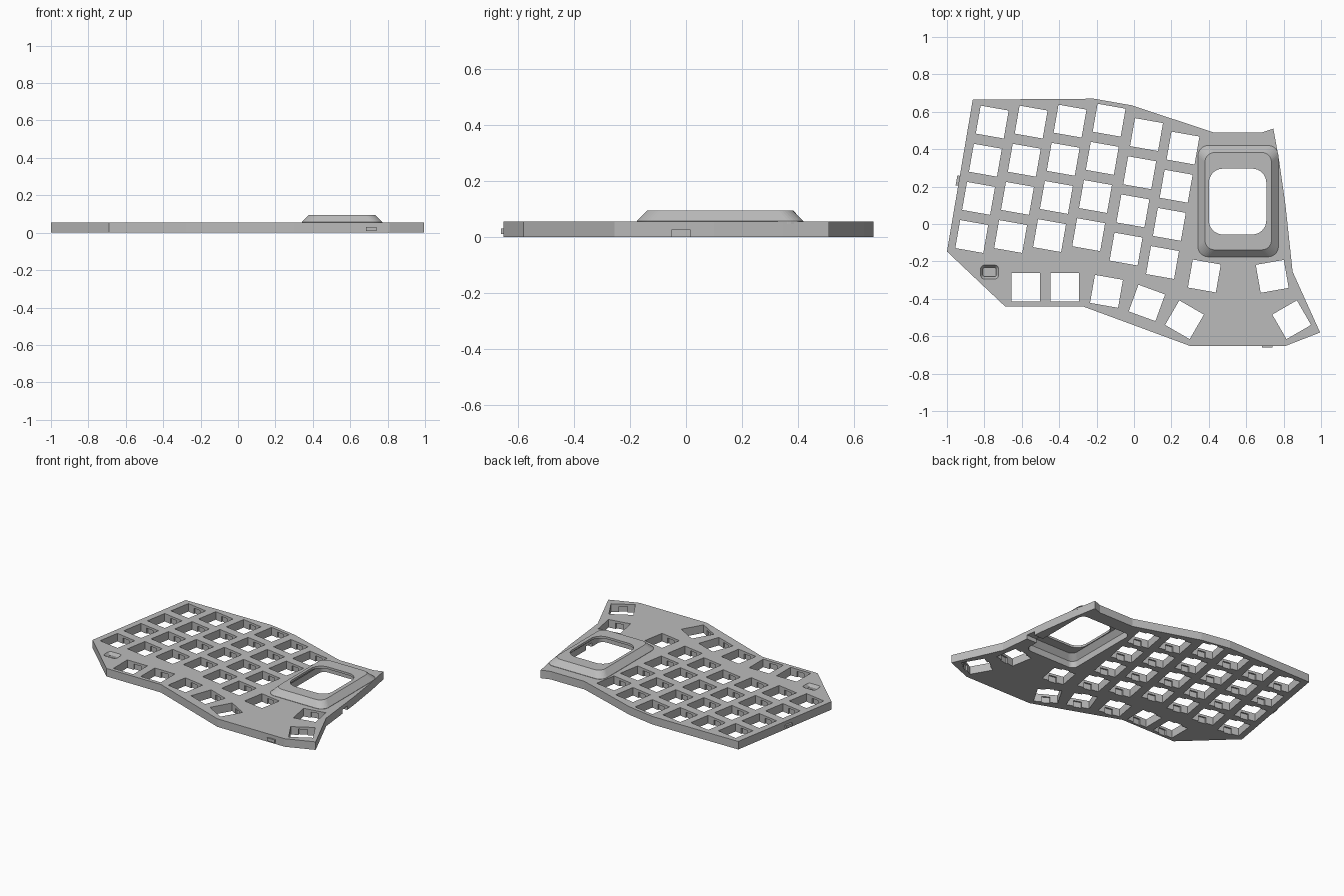
import bpy, bmesh, math
from mathutils import Matrix, Vector

old = bpy.data.objects.get("Cube")
if old:
    bpy.data.objects.remove(old, do_unlink=True)

THICK = 0.055
KEY = 0.152

grey = bpy.data.materials.new("plain grey")
grey.use_nodes = True
grey.diffuse_color = (0.5, 0.5, 0.5, 1)
grey.node_tree.nodes["Principled BSDF"].inputs["Base Color"].default_value = (0.5, 0.5, 0.5, 1)


def finish(name, bm):
    bmesh.ops.recalc_face_normals(bm, faces=bm.faces)
    mesh = bpy.data.meshes.new(name)
    bm.to_mesh(mesh)
    bm.free()
    mesh.materials.append(grey)
    ob = bpy.data.objects.new(name, mesh)
    bpy.context.collection.objects.link(ob)
    return ob


def loft(name, rings):
    """Closed solid through rings given as (outline points, height)."""
    bm = bmesh.new()
    loops = [[bm.verts.new((x, y, z)) for x, y in pts] for pts, z in rings]
    for a, b in zip(loops, loops[1:]):
        for i in range(len(a)):
            j = (i + 1) % len(a)
            bm.faces.new((a[i], a[j], b[j], b[i]))
    bm.faces.new(loops[0])
    bm.faces.new(loops[-1])
    return finish(name, bm)


def rounded(cx, cy, w, d, r, steps=8):
    pts = []
    for k, (sx, sy) in enumerate([(1, 1), (-1, 1), (-1, -1), (1, -1)]):
        for i in range(steps + 1):
            a = math.radians(90) * (k + i / steps)
            pts.append((cx + sx * (w / 2 - r) + r * math.cos(a),
                        cy + sy * (d / 2 - r) + r * math.sin(a)))
    return pts


def boxes(name, items):
    """Several boxes in one mesh: (x, y, angle, width, depth, low, high)."""
    bm = bmesh.new()
    for x, y, ang, w, d, lo, hi in items:
        m = (Matrix.Translation((x, y, (lo + hi) / 2))
             @ Matrix.Rotation(math.radians(ang), 4, 'Z')
             @ Matrix.Diagonal((w, d, hi - lo, 1)))
        bmesh.ops.create_cube(bm, size=1, matrix=m)
    return finish(name, bm)


def combine(target, tool, operation):
    mod = target.modifiers.new(operation, 'BOOLEAN')
    mod.operation = operation
    mod.solver = 'EXACT'
    mod.object = tool
    tool.hide_render = True
    bpy.ops.object.select_all(action='DESELECT')
    bpy.context.view_layer.objects.active = target
    target.select_set(True)
    bpy.ops.object.modifier_apply(modifier=mod.name)
    bpy.data.objects.remove(tool, do_unlink=True)


# Plate outline
outline = [(-0.862, 0.665), (-0.215, 0.67), (-0.015, 0.635), (0.425, 0.49),
           (0.685, 0.49), (0.745, 0.51), (0.775, 0.345), (0.81, 0.10),
           (0.848, -0.255), (0.995, -0.58), (0.81, -0.652), (0.30, -0.652),
           (-0.275, -0.44), (-0.69, -0.44), (-1.0, -0.147)]
plate = loft("case_top", [(outline, 0), (outline, THICK)])

# Raised, sloped screen surround
CX, CY = 0.557, 0.122
surround = loft("screen_surround", [(rounded(CX, CY, 0.43, 0.595, 0.055), 0.047),
                                    (rounded(CX, CY, 0.43, 0.595, 0.055), THICK + 0.002),
                                    (rounded(CX, CY, 0.355, 0.52, 0.05), 0.095)])
combine(plate, surround, 'UNION')

# Hollow beneath the surround and the window through it
pocket = loft("pocket_cutter", [(rounded(CX, CY, 0.385, 0.55, 0.04), -0.02),
                                (rounded(CX, CY, 0.385, 0.55, 0.04), 0.045),
                                (rounded(CX, CY, 0.325, 0.49, 0.04), 0.08)])
combine(plate, pocket, 'DIFFERENCE')
window = rounded(0.554, 0.12, 0.307, 0.352, 0.075)
combine(plate, loft("window_cutter", [(window, -0.05), (window, 0.2)]), 'DIFFERENCE')

# Key positions: six slanted columns of four, then the thumb and bottom keys
tops = [(-0.758, 0.545), (-0.55, 0.545), (-0.342, 0.55),
        (-0.133, 0.555), (0.067, 0.478), (0.262, 0.406)]
keys = [(x - 0.0365 * row, y - 0.204 * row, -10) for x, y in tops for row in range(4)]
keys += [(-0.579, -0.339, 0), (-0.371, -0.339, 0), (-0.147, -0.36, -10),
         (0.069, -0.422, -20), (0.27, -0.512, -30), (0.376, -0.278, -10),
         (0.739, -0.28, 10), (0.843, -0.512, 30)]
combine(plate, boxes("key_cutter", [(x, y, a, KEY, KEY, -0.05, 0.2) for x, y, a in keys]),
        'DIFFERENCE')
# Clip notches under the front and back rim of every key hole
combine(plate, boxes("clip_cutter", [(x, y, a, 0.054, KEY + 0.02, -0.05, THICK - 0.016)
                                     for x, y, a in keys]), 'DIFFERENCE')

# Dished button recess
button = loft("button_cutter", [(rounded(-0.772, -0.257, 0.07, 0.05, 0.012), 0.022),
                                (rounded(-0.772, -0.257, 0.07, 0.05, 0.012), 0.036),
                                (rounded(-0.772, -0.257, 0.1, 0.078, 0.022), THICK + 0.003)])
combine(plate, button, 'DIFFERENCE')

# Cable opening in the right wall
combine(plate, boxes("cable_cutter", [(0.79, -0.018, 0, 0.14, 0.064, -0.05, 0.027)]),
        'DIFFERENCE')

# Small catches on the outer walls
boxes("front_catch", [(0.712, -0.652, 0, 0.056, 0.018, 0.01, 0.031)])
boxes("side_catch", [(-0.94, 0.232, -10, 0.018, 0.054, 0.01, 0.031)])
